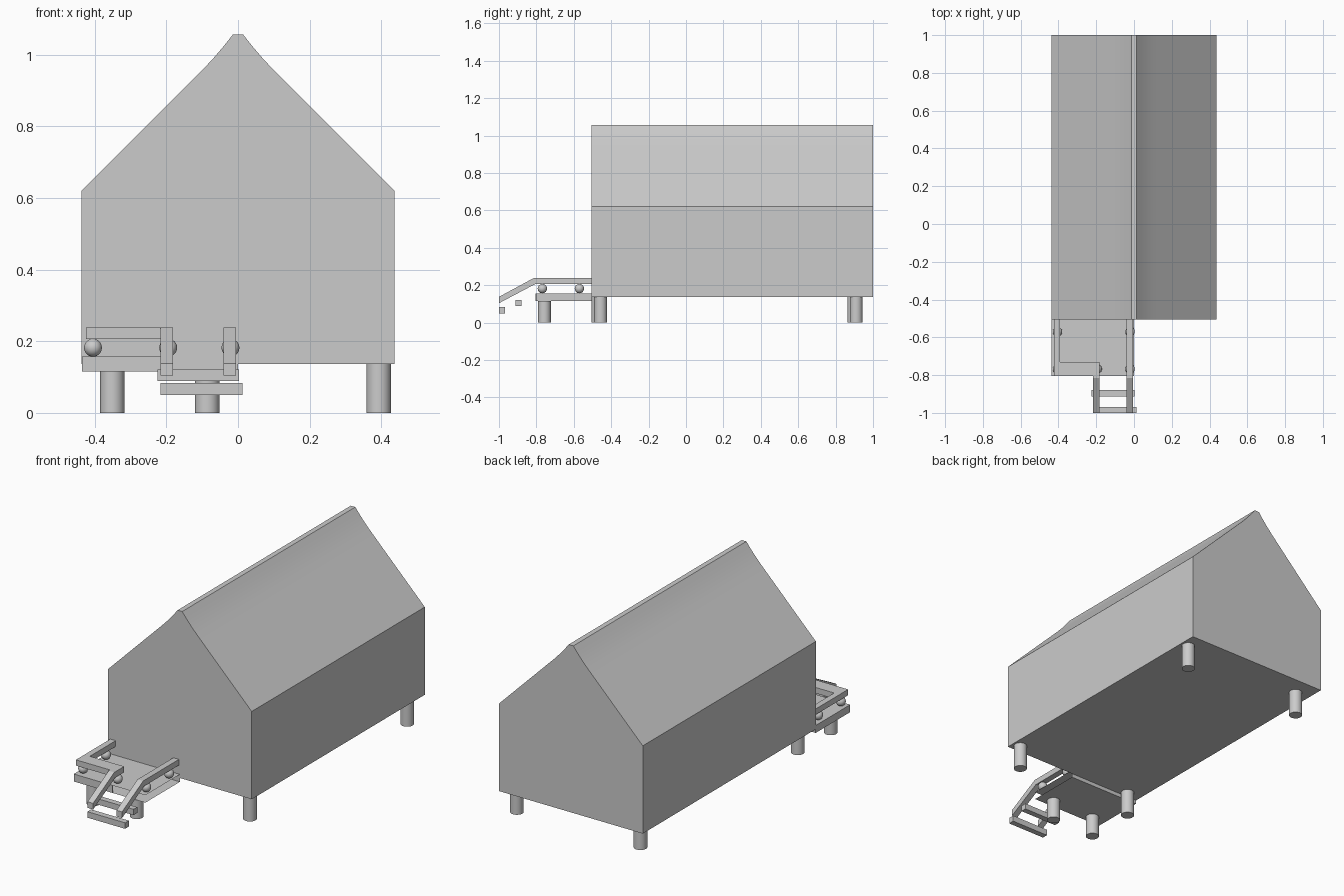
import bpy
import bmesh
from mathutils import Matrix, Vector

cube = bpy.data.objects.get("Cube")
if cube:
    bpy.data.objects.remove(cube, do_unlink=True)

grey = bpy.data.materials.new("plain_grey")
grey.use_nodes = True
grey.diffuse_color = (0.6, 0.6, 0.6, 1)
grey.node_tree.nodes["Principled BSDF"].inputs["Base Color"].default_value = (0.6, 0.6, 0.6, 1)


def finish(name, bm, smooth=False):
    bmesh.ops.recalc_face_normals(bm, faces=bm.faces)
    mesh = bpy.data.meshes.new(name)
    bm.to_mesh(mesh)
    bm.free()
    mesh.materials.append(grey)
    obj = bpy.data.objects.new(name, mesh)
    bpy.context.collection.objects.link(obj)
    if smooth:
        bpy.ops.object.select_all(action='DESELECT')
        obj.select_set(True)
        bpy.context.view_layer.objects.active = obj
        bpy.ops.object.shade_smooth_by_angle(angle=0.6)
    return obj


def prism(name, points, shift, smooth=False):
    """Extrude a closed outline of 3D points along a vector."""
    bm = bmesh.new()
    face = bm.faces.new([bm.verts.new(p) for p in points])
    out = bmesh.ops.extrude_face_region(bm, geom=[face], use_keep_orig=True)
    moved = [v for v in out["geom"] if isinstance(v, bmesh.types.BMVert)]
    bmesh.ops.translate(bm, verts=moved, vec=Vector(shift))
    return finish(name, bm, smooth)


def box(name, x0, x1, y0, y1, z0, z1):
    return prism(name, [(x0, y0, z0), (x1, y0, z0), (x1, y1, z0), (x0, y1, z0)],
                 (0, 0, z1 - z0))


def leg(name, x, y, height):
    bm = bmesh.new()
    bmesh.ops.create_cone(bm, cap_ends=True, segments=32, radius1=0.034, radius2=0.034,
                          depth=height, matrix=Matrix.Translation((x, y, height / 2)))
    return finish(name, bm, True)


# House: gabled outline with a slightly flared ridge
FRONT = -0.505
half = [(0.437, 0.137), (0.437, 0.62), (0.13, 0.927), (0.1, 0.957),
        (0.07, 0.989), (0.04, 1.024), (0.014, 1.057)]
outline = half + [(-x, z) for x, z in reversed(half)]
prism("house_body", [(x, FRONT, z) for x, z in outline], (0, 1 - FRONT, 0), True)

# Legs under the house and porch
leg("front_left_leg", 0.393, -0.457, 0.137)
leg("front_right_leg", -0.351, -0.471, 0.137)
leg("back_left_leg", 0.393, 0.91, 0.137)
leg("back_right_leg", -0.351, 0.897, 0.137)
for side, x in (("left", -0.086), ("right", -0.351)):
    leg("porch_leg_" + side, x, -0.757, 0.116)

# Porch deck, open on the stair side
deck = box("porch_deck", -0.436, 0, -0.805, FRONT, 0.116, 0.157)
bm = bmesh.new()
bm.from_mesh(deck.data)
bmesh.ops.delete(bm, geom=[f for f in bm.faces if f.normal.x > 0.9 or f.normal.y < -0.9],
                 context='FACES_ONLY')
bm.to_mesh(deck.data)
bm.free()
box("porch_front_board", -0.436, -0.2, -0.805, -0.8, 0.116, 0.157)

# Porch rails
box("porch_side_rail", -0.424, -0.391, -0.73, FRONT, 0.206, 0.238)
box("porch_front_rail", -0.424, -0.182, -0.804, -0.73, 0.206, 0.238)


def handrail(name, x, start):
    path = [(start, 0.238), (-0.815, 0.238), (-1, 0.138), (-1, 0.104),
            (-0.807, 0.206), (start, 0.206)]
    prism(name, [(x, y, z) for y, z in path], (0.034, 0, 0))


handrail("right_handrail", -0.216, -0.79)
handrail("left_handrail", -0.04, FRONT)

# Ball supports between the deck and rails
for i, (x, y) in enumerate([(-0.405, -0.768), (-0.405, -0.57), (-0.195, -0.768),
                            (-0.021, -0.768), (-0.021, -0.57)]):
    bm = bmesh.new()
    bmesh.ops.create_uvsphere(bm, u_segments=24, v_segments=12, radius=0.025,
                              matrix=Matrix.Translation((x, y, 0.182)))
    finish("rail_ball_" + str(i + 1), bm, True)

# Steps
box("upper_step", -0.225, 0.003, -0.912, -0.88, 0.089, 0.121)
box("lower_step", -0.217, 0.013, -1, -0.968, 0.05, 0.083)
